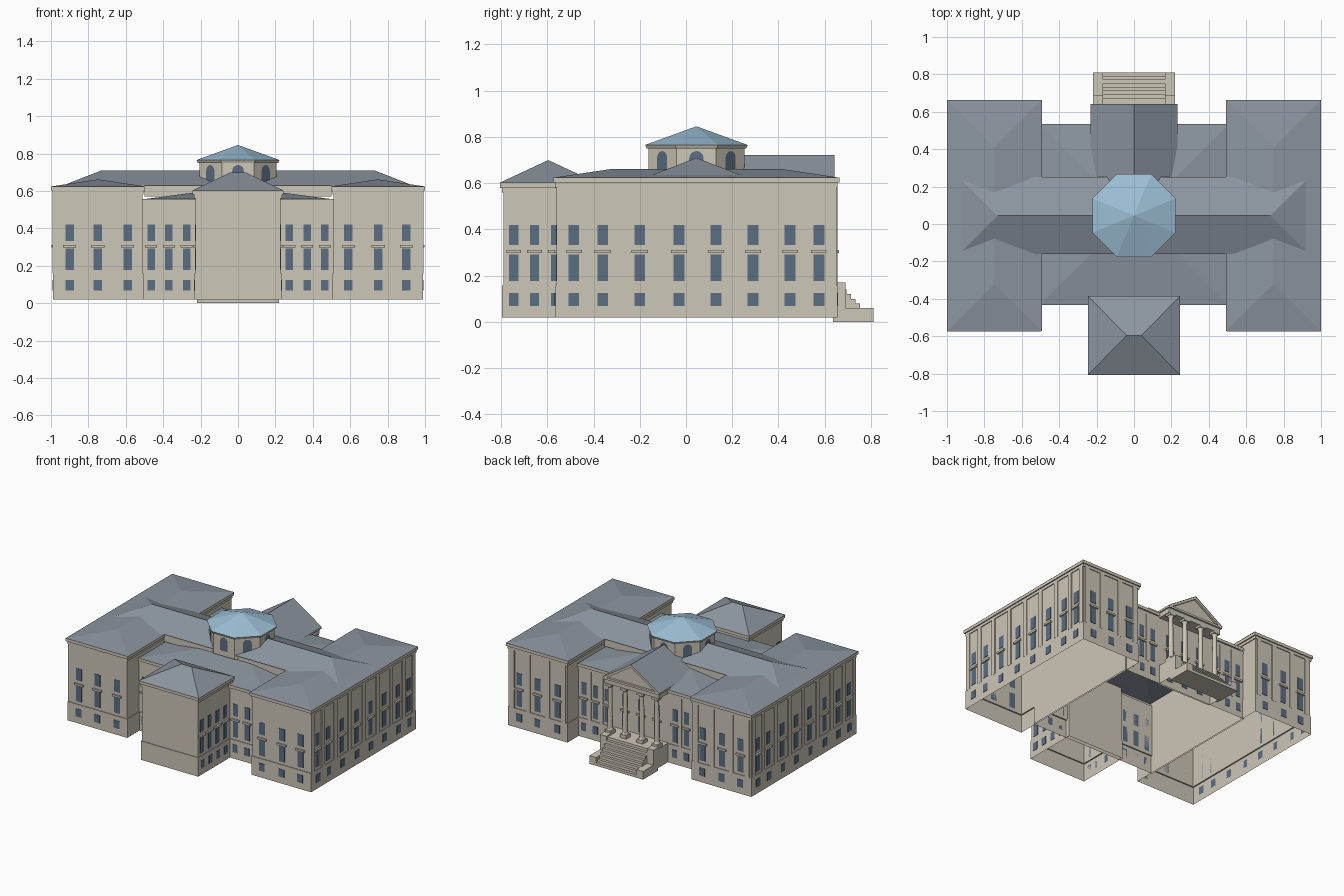
import bpy, bmesh, math
from mathutils import Matrix, Vector

if "Cube" in bpy.data.objects:
    bpy.data.objects.remove(bpy.data.objects["Cube"])


def material(name, rgb):
    m = bpy.data.materials.new(name)
    lin = [((c / 255 + 0.055) / 1.055) ** 2.4 for c in rgb]
    m.diffuse_color = (*lin, 1)
    m.use_nodes = True
    m.node_tree.nodes["Principled BSDF"].inputs["Base Color"].default_value = m.diffuse_color
    return m


STONE = material("stone", (206, 199, 184))
ROOF = material("slate roof", (140, 149, 159))
GLASS = material("window glass", (92, 110, 132))
DOME = material("dome blue", (156, 191, 213))


def finish(bm, name, mat):
    me = bpy.data.meshes.new(name)
    bm.to_mesh(me)
    bm.free()
    me.materials.append(mat)
    ob = bpy.data.objects.new(name, me)
    bpy.context.collection.objects.link(ob)
    return ob


def box(bm, x0, x1, y0, y1, z0, z1, skip=()):
    """Box from bounds; skip may hold 'bottom' and 'top'."""
    x0, x1 = sorted((x0, x1))
    y0, y1 = sorted((y0, y1))
    ring = [(x0, y0), (x1, y0), (x1, y1), (x0, y1)]
    lo = [bm.verts.new((x, y, z0)) for x, y in ring]
    hi = [bm.verts.new((x, y, z1)) for x, y in ring]
    for i in range(4):
        j = (i + 1) % 4
        bm.faces.new((lo[i], lo[j], hi[j], hi[i]))
    if 'bottom' not in skip:
        bm.faces.new(lo[::-1])
    if 'top' not in skip:
        bm.faces.new(hi)


def hip_roof(name, x0, x1, y0, y1, z0, z1, ridge_a, ridge_b):
    """Four slopes running from a rectangle up to a ridge line."""
    bm = bmesh.new()
    b = [bm.verts.new((x, y, z0)) for x, y in ((x0, y0), (x1, y0), (x1, y1), (x0, y1))]
    a = bm.verts.new((*ridge_a, z1))
    c = bm.verts.new((*ridge_b, z1))
    if abs(ridge_b[0] - ridge_a[0]) > abs(ridge_b[1] - ridge_a[1]):   # ridge along x
        faces = [(b[0], b[1], c, a), (b[1], b[2], c), (b[2], b[3], a, c), (b[3], b[0], a)]
    else:                                                             # ridge along y
        faces = [(b[0], b[1], a), (b[1], b[2], c, a), (b[2], b[3], c), (b[3], b[0], a, c)]
    for f in faces:
        bm.faces.new(f)
    return finish(bm, name, ROOF)


def block(name, x0, x1, y0, y1, top, ceiling=True):
    """Hollow walls with a wider ground floor and a stepped cornice."""
    x0, x1 = sorted((x0, x1))
    bm = bmesh.new()
    e = 0.005
    box(bm, x0 - e, x1 + e, y0 - e, y1 + e, 0.02, 0.158, ('bottom', 'top'))
    box(bm, x0, x1, y0, y1, 0.15, top, ('bottom', 'top'))
    for x, y, dx, dy in ((x0, y0, 0, 1), (x1, y0, 0, 1), (x0, y0, 1, 0), (x0, y1, 1, 0)):
        box(bm, x - e, x + e + dx * (x1 - x0), y - e, y + e + dy * (y1 - y0), 0.15, 0.158)
    skip = () if ceiling else ('bottom', 'top')
    box(bm, x0 - .006, x1 + .006, y0 - .006, y1 + .006, top - .02, top, skip)
    box(bm, x0 - .014, x1 + .014, y0 - .014, y1 + .014, top, top + .022, skip)
    finish(bm, name, STONE)


def on_wall(bm, axis, sign, d, p, w, z0, z1, depth):
    """Thin plate on a wall facing along axis, at distance d, centred on p."""
    a, b = d * sign, (d + depth) * sign
    if axis == 'x':
        box(bm, a, b, p - w / 2, p + w / 2, z0, z1)
    else:
        box(bm, p - w / 2, p + w / 2, a, b, z0, z1)


glass, hoods, pilasters = bmesh.new(), bmesh.new(), bmesh.new()


def windows(axis, sign, d, places, w=0.046):
    for p in places:
        on_wall(glass, axis, sign, d + .005, p, w, .068, .125, .003)
        on_wall(glass, axis, sign, d, p, w, .178, .292, .003)
        on_wall(glass, axis, sign, d, p, w, .333, .42, .003)
        on_wall(hoods, axis, sign, d, p, w + .024, .297, .311, .012)


# Side wings
WX0, WX1, WY0, WY1 = .51, .985, -.56, .65
for s, side in ((-1, "left"), (1, "right")):
    block(side + "_wing", s * WX0, s * WX1, WY0, WY1, .602)
    hip_roof(side + "_wing_roof", *sorted((s * .493, s * 1.0)), -.573, .663, .624, .662,
             (s * .747, -.32), (s * .747, .41))
    side_ys = [-.485, -.36, -.20, -.03, .13, .29, .45, .575]
    ends = [s * x for x in (.59, .75, .90)]
    windows('x', s, WX1, side_ys)
    windows('y', -1, -WY0, ends)
    windows('y', 1, WY1, ends)
    for a, b in zip([-.60] + side_ys, side_ys + [.68]):
        on_wall(pilasters, 'x', s, WX1, (a + b) / 2, .035, .158, .59, .006)
    for x in (.54, .67, .825, .955):
        on_wall(pilasters, 'y', 1, WY1, s * x, .035, .158, .59, .006)

    # Recessed centre and pavilion flanks
    inner = [s * x for x in (.275, .37, .465)]
    windows('y', -1, .42, inner, .04)
    windows('y', 1, .52, inner, .04)
    windows('x', s, .228, [-.745, -.655, -.565, -.475], .04)
    for x in (.32, .418):
        on_wall(pilasters, 'y', 1, .52, s * x, .025, .158, .53, .006)

# Entrance wall behind the columns
windows('y', 1, .52, [-.13, 0, .13])

# Central body
block("central_body", -.51, .51, -.42, .52, .535, ceiling=False)
hip_roof("central_roof", -.505, .505, -.434, .534, .556, .62, (-.02, .045), (.02, .045))

# Front pavilion
block("front_pavilion", -.228, .228, -.79, -.40, .58)
hip_roof("front_pavilion_roof", -.245, .245, -.806, -.386, .602, .70, (-.04, -.596), (.04, -.596))

# Long roof across the wings, on a low wall
bm = bmesh.new()
box(bm, -.5, .5, -.145, .235, .57, .632, ('bottom', 'top'))
finish(bm, "upper_wall", STONE)
hip_roof("long_roof", -.935, .935, -.16, .25, .63, .71, (-.73, .045), (.73, .045))

finish(glass, "windows", GLASS)
finish(hoods, "window_hoods", STONE)
finish(pilasters, "pilasters", STONE)

# Portico gable roof
bm = bmesh.new()
ends = [[bm.verts.new((x, y, z)) for x, z in ((-.232, .572), (0, .722), (.232, .572))]
        for y in (.20, .642)]
for i in range(2):
    bm.faces.new((ends[0][i], ends[0][i + 1], ends[1][i + 1], ends[1][i]))
finish(bm, "portico_roof", ROOF)

# Pediment and entablature
bm = bmesh.new()
for y, r in ((.625, 1), (.638, 0)):
    tri = [(-.222, .572), (.222, .572), (0, .715)]
    if r:
        bm.faces.new([bm.verts.new((x, y, z)) for x, z in tri[::-1]])
for s in (-1, 1):   # raking edges of the pediment
    prof = [(s * .23, .572), (0, .72), (0, .70), (s * .20, .572)]
    back = [bm.verts.new((x, .622, z)) for x, z in prof]
    front = [bm.verts.new((x, .64, z)) for x, z in prof]
    bm.faces.new(front)
    for i in range(4):
        j = (i + 1) % 4
        bm.faces.new((back[i], back[j], front[j], front[i]))
bmesh.ops.recalc_face_normals(bm, faces=bm.faces)
box(bm, -.222, .222, .51, .628, .525, .558)
box(bm, -.23, .23, .51, .64, .558, .573)
finish(bm, "pediment", STONE)

# Portico floor with column plinths
bm = bmesh.new()
box(bm, -.22, .22, .515, .65, .02, .16, ('bottom',))
COLS = (-.19, -.068, .068, .19)
for x in COLS:
    box(bm, x - .026, x + .026, .583, .635, .16, .185)
    box(bm, x - .025, x + .025, .584, .634, .51, .526)
finish(bm, "portico_floor", STONE)

# Columns
bm = bmesh.new()
for x in COLS:
    for z0, z1, r0, r1 in ((.185, .20, .024, .019), (.20, .495, .018, .015), (.495, .512, .015, .023)):
        bmesh.ops.create_cone(bm, cap_ends=True, segments=16, radius1=r0, radius2=r1, depth=z1 - z0,
                              matrix=Matrix.Translation((x, .609, (z0 + z1) / 2)))
ob = finish(bm, "columns", STONE)
bpy.context.view_layer.objects.active = ob
ob.select_set(True)
bpy.ops.object.shade_smooth_by_angle()

# Entrance steps and side blocks
bm = bmesh.new()
N = 8
for i in range(N):
    box(bm, -.168, .168, .64, .81 - i * .155 / N, i * .16 / N, (i + 1) * .16 / N)
for s in (-1, 1):
    box(bm, s * .165, s * .218, .635, .69, 0, .17)
    box(bm, s * .165, s * .218, .69, .81, 0, .06)
finish(bm, "entrance_steps", STONE)


# Octagonal lantern
def octagon(bm, apothem0, apothem1, z0, z1):
    k = 1 / math.cos(math.pi / 8)
    m = Matrix.Translation((0, .045, (z0 + z1) / 2)) @ Matrix.Rotation(math.pi / 8, 4, 'Z')
    bmesh.ops.create_cone(bm, cap_ends=True, segments=8, radius1=apothem0 * k,
                          radius2=apothem1 * k, depth=z1 - z0, matrix=m)


bm = bmesh.new()
octagon(bm, .207, .207, .60, .75)
octagon(bm, .215, .222, .75, .766)
finish(bm, "lantern_drum", STONE)
bm = bmesh.new()
octagon(bm, .22, 0, .766, .846)
finish(bm, "lantern_roof", DOME)

# Arched lantern windows
bm = bmesh.new()
arch = [(-.031, .64), (.031, .64)] + [
    (.031 * math.cos(math.pi * t / 8), .708 + .031 * math.sin(math.pi * t / 8)) for t in range(9)]
for i in range(8):
    rot = Matrix.Rotation(i * math.pi / 4, 4, 'Z')
    bm.faces.new([bm.verts.new(rot @ Vector((u, -.2095, z)) + Vector((0, .045, 0))) for u, z in arch])
finish(bm, "lantern_windows", GLASS)
